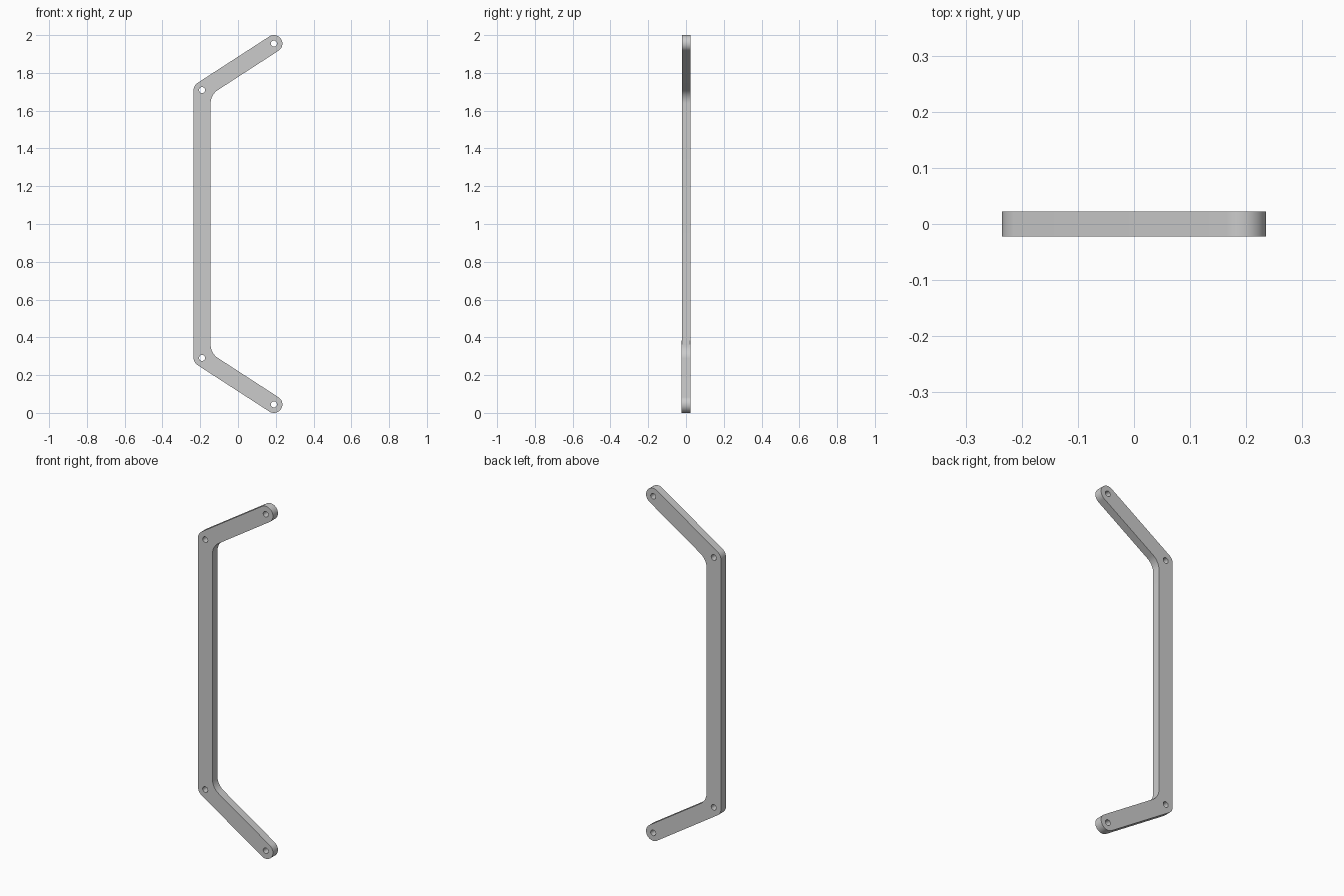
import bpy, bmesh, math
from mathutils import Vector, Matrix

if "Cube" in bpy.data.objects:
    bpy.data.objects.remove(bpy.data.objects["Cube"])

R = 0.045          # half width of the bar
HALF_T = 0.0225    # half thickness
HOLE_R = 0.016
FILLET = 0.085     # inside bend radius
TIP = Vector((0.19, 0.045))
BEND = Vector((-0.19, 0.291))


def arc(c, r, a0, a1, n):
    return [Vector((c.x + r * math.cos(a0 + (a1 - a0) * i / n),
                    c.y + r * math.sin(a0 + (a1 - a0) * i / n))) for i in range(n + 1)]


# lower half of the outline, from the outer edge round the tip to the inner edge
d = (TIP - BEND).normalized()
ang = math.atan2(d.y, d.x)
up_n = ang + math.pi / 2
half = (math.pi / 2 - ang) / 2
bis = ang + half
fc = BEND + Vector((math.cos(bis), math.sin(bis))) * ((R + FILLET) / math.sin(half))
lower = arc(BEND, R, math.pi, 2 * math.pi + ang - math.pi / 2, 10)
lower += arc(TIP, R, ang - math.pi / 2, up_n, 20)
lower += arc(fc, FILLET, up_n + math.pi, math.pi, 10) if up_n + math.pi < 2 * math.pi \
    else arc(fc, FILLET, up_n - math.pi + 2 * math.pi, math.pi, 10)
outline = lower + [Vector((p.x, 2 - p.y)) for p in reversed(lower)]

# flat filled curve with four bolt holes
curve = bpy.data.curves.new("handle_profile", 'CURVE')
curve.dimensions = '2D'
curve.fill_mode = 'BOTH'
curve.extrude = HALF_T


def add_loop(pts):
    s = curve.splines.new('POLY')
    s.points.add(len(pts) - 1)
    for sp, p in zip(s.points, pts):
        sp.co = (p.x, p.y, 0, 1)
    s.use_cyclic_u = True


add_loop(outline)
for c in (TIP, BEND):
    for z in (c.y, 2 - c.y):
        add_loop(arc(Vector((c.x, z)), HOLE_R, 0, 2 * math.pi, 24)[:-1])

# convert to a welded, upright mesh
helper = bpy.data.objects.new("profile_helper", curve)
bpy.context.collection.objects.link(helper)
dg = bpy.context.evaluated_depsgraph_get()
mesh = bpy.data.meshes.new_from_object(helper.evaluated_get(dg))
bpy.data.objects.remove(helper)
bm = bmesh.new()
bm.from_mesh(mesh)
bmesh.ops.remove_doubles(bm, verts=bm.verts, dist=1e-5)
bmesh.ops.transform(bm, matrix=Matrix.Rotation(math.pi / 2, 4, 'X'), verts=bm.verts)
bmesh.ops.recalc_face_normals(bm, faces=bm.faces)
bm.to_mesh(mesh)
bm.free()

bar = bpy.data.objects.new("bent_bar", mesh)
bpy.context.collection.objects.link(bar)
mat = bpy.data.materials.new("light grey")
mat.diffuse_color = (0.6, 0.6, 0.6, 1)
mat.use_nodes = True
mat.node_tree.nodes["Principled BSDF"].inputs["Base Color"].default_value = mat.diffuse_color
mesh.materials.clear()
mesh.materials.append(mat)
bpy.context.view_layer.objects.active = bar
bar.select_set(True)
bpy.ops.object.shade_smooth_by_angle(angle=math.radians(30))
